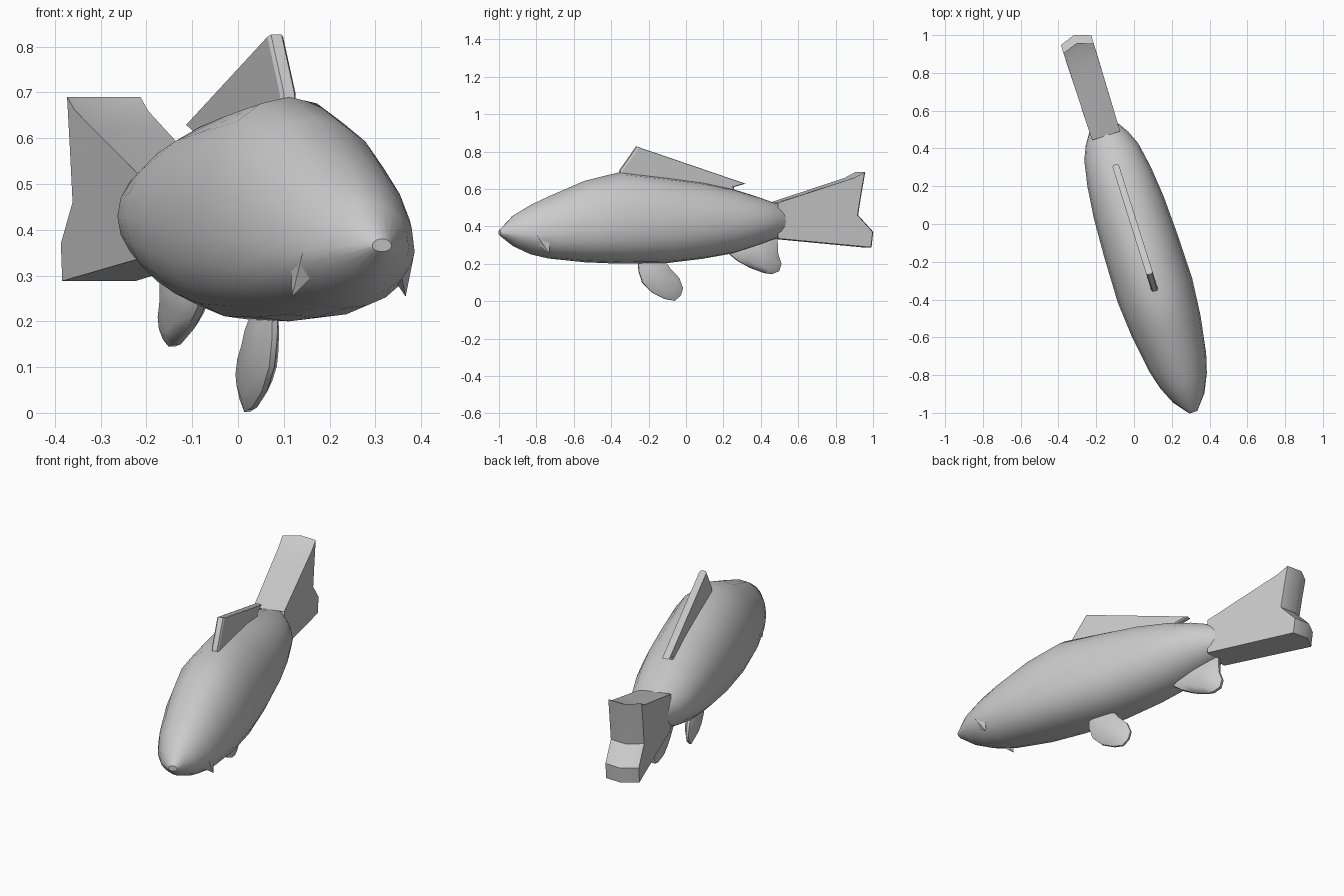
import bpy, bmesh, math
from mathutils import Matrix

if "Cube" in bpy.data.objects:
    bpy.data.objects.remove(bpy.data.objects["Cube"])

# Local frame: x = across the fish, y = along it (nose at -y); swung to the diagonal at the end
TURN = Matrix.Rotation(math.radians(17.5), 4, 'Z')


def finish(name, bm, angle=40):
    bmesh.ops.recalc_face_normals(bm, faces=bm.faces)
    bm.transform(TURN)
    me = bpy.data.meshes.new(name)
    bm.to_mesh(me)
    bm.free()
    ob = bpy.data.objects.new(name, me)
    bpy.context.collection.objects.link(ob)
    bpy.ops.object.select_all(action='DESELECT')
    ob.select_set(True)
    bpy.context.view_layer.objects.active = ob
    bpy.ops.object.shade_smooth_by_angle(angle=math.radians(angle))
    return ob


def loft(name, rings, caps=True, angle=40):
    bm = bmesh.new()
    vr = [[bm.verts.new(p) for p in r] for r in rings]
    n = len(rings[0])
    for a, b in zip(vr, vr[1:]):
        for i in range(n):
            j = (i + 1) % n
            bm.faces.new((a[i], a[j], b[j], b[i]))
    if caps:
        bm.faces.new(vr[0])
        bm.faces.new(vr[-1])
    return finish(name, bm, angle)


# Body: station, half width, bottom, widest height, top, lower roundness
stations = [
    (-1.045, .022, .352, .365, .38, 2.0),
    (-.965, .087, .292, .358, .46, 1.7),
    (-.87, .130, .250, .352, .515, 1.8),
    (-.77, .158, .228, .36, .56, 2.1),
    (-.57, .190, .208, .38, .643, 2.3),
    (-.37, .207, .200, .40, .69, 2.3),
    (-.12, .203, .202, .41, .662, 2.2),
    (.09, .194, .226, .42, .635, 2.1),
    (.26, .176, .255, .425, .60, 2.0),
    (.40, .150, .298, .43, .558, 2.0),
    (.475, .118, .325, .43, .532, 2.0),
    (.54, .076, .345, .43, .515, 2.2)]


def section(y, w, zb, zm, zt, low, n=20):
    ring = []
    for i in range(n):
        a = 2 * math.pi * i / n
        c, s = math.cos(a), math.sin(a)
        e = 2 / (2.0 if s >= 0 else low)
        h = zt - zm if s >= 0 else zm - zb
        ring.append((math.copysign(abs(c) ** e, c) * w, y,
                     zm + math.copysign(abs(s) ** e, s) * h))
    return ring


loft("body", [section(*s) for s in stations])

# Tail: thick forked paddle, rows are (start height, end height, end station)
rows = [(.335, .288, 1.01), (.38, .37, 1.02), (.43, .46, .935),
        (.48, .58, .955), (.525, .69, .975)]
bm = bmesh.new()


def tail_ring(f):
    def col(x, order, extra):
        pts = []
        for i in order:
            z0, z1, y1 = rows[i]
            z = z0 + (z1 - z0) * f
            if i == 4 and 0 < f < 1:
                z -= .012 * f          # top dips before the end lip
            pts.append(bm.verts.new((x, .49 + (y1 + extra - .49) * f, z)))
        return pts
    return [col(-.078 - .006 * f, range(5), 0), col(0, range(5), .03),
            col(.078 + .006 * f, range(5), 0)]


prev = None
for f in (0, .3, .6, .88, 1):
    cols = tail_ring(f)
    loop = cols[0] + [cols[1][4]] + cols[2][::-1] + [cols[1][0]]
    if prev:
        for i in range(len(loop)):
            j = (i + 1) % len(loop)
            bm.faces.new((prev[i], prev[j], loop[j], loop[i]))
    prev = loop
for a, b in ((cols[0], cols[1]), (cols[1], cols[2])):
    for i in range(4):
        bm.faces.new((a[i], b[i], b[i + 1], a[i + 1]))
loose = [v for v in bm.verts if not v.link_faces]
bmesh.ops.delete(bm, geom=loose, context='VERTS')
finish("tail_fin", bm)


# Fins: side outline (station, height), padded in the middle and thinner at the rim
def fin(name, outline, half, rim, inset, angle=50):
    cy = sum(p[0] for p in outline) / len(outline)
    cz = sum(p[1] for p in outline) / len(outline)
    rings = [[(x, cy + (y - cy) * k, cz + (z - cz) * k) for y, z in outline]
             for x, k in ((half, inset), (rim, 1), (-rim, 1), (-half, inset))]
    return loft(name, rings, True, angle)


fin("dorsal_fin", [(-.38, .65), (-.37, .70), (-.278, .826), (.33, .628),
                   (.265, .61), (.265, .575)], .018, .012, .97, 30)
fin("pelvic_fin", [(-.27, .23), (-.265, .16), (-.245, .10), (-.19, .045), (-.12, .012),
                   (-.065, .002), (-.03, .03), (-.018, .07), (-.04, .125),
                   (-.09, .175), (-.13, .23)], .026, .006, .6)
fin("anal_fin", [(.22, .27), (.29, .215), (.36, .178), (.44, .15), (.48, .145),
                 (.52, .16), (.533, .20), (.515, .25), (.51, .35), (.36, .34)],
    .028, .008, .65)

# Barbels: small spikes drooping from the corners of the mouth
for side, label in ((-1, "left"), (1, "right")):
    bm = bmesh.new()
    base = [bm.verts.new((side * x, y, z)) for x, y, z in
            ((.085, -.90, .325), (.128, -.875, .35), (.135, -.81, .33), (.09, -.83, .30))]
    tip = bm.verts.new((side * .13, -.805, .254))
    bm.faces.new(base)
    for i in range(4):
        bm.faces.new((base[i], base[(i + 1) % 4], tip))
    finish(label + "_barbel", bm, 30)
